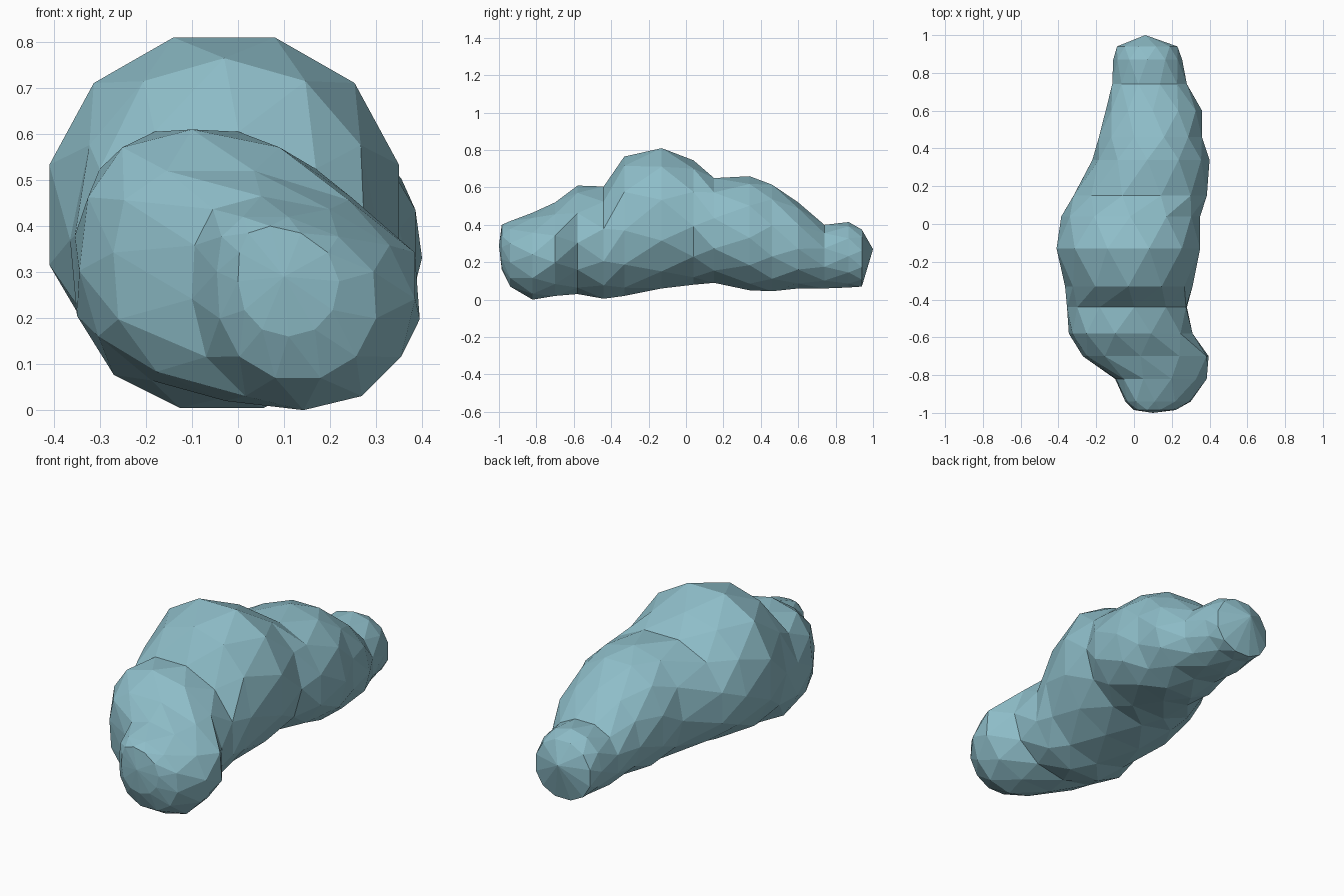
import bpy, bmesh, math

if "Cube" in bpy.data.objects:
    bpy.data.objects.remove(bpy.data.objects["Cube"])

SIDES = 12

# Lumps along y: (y, left, right, bottom, top, x of the ridge, height of widest level 0-1)
stations = [
    (-0.985, 0.00, 0.22, 0.16, 0.40, 0.07, 0.50),
    (-0.94, -0.04, 0.30, 0.07, 0.42, 0.06, 0.52),
    (-0.82, -0.10, 0.385, 0.00, 0.465, 0.05, 0.52),
    (-0.70, -0.26, 0.395, 0.02, 0.52, -0.06, 0.50),
    (-0.58, -0.345, 0.31, 0.03, 0.61, -0.10, 0.47),
    (-0.44, -0.35, 0.28, 0.005, 0.605, -0.09, 0.47),
    (-0.33, -0.365, 0.31, 0.02, 0.765, -0.03, 0.47),
    (-0.13, -0.41, 0.35, 0.06, 0.81, -0.03, 0.48),
    (0.04, -0.385, 0.35, 0.08, 0.745, -0.02, 0.47),
    (0.15, -0.32, 0.385, 0.09, 0.65, 0.04, 0.46),
    (0.34, -0.22, 0.40, 0.05, 0.66, 0.07, 0.46),
    (0.46, -0.185, 0.36, 0.045, 0.615, 0.08, 0.46),
    (0.60, -0.15, 0.36, 0.06, 0.52, 0.10, 0.46),
    (0.74, -0.115, 0.28, 0.06, 0.40, 0.08, 0.48),
    (0.87, -0.11, 0.255, 0.065, 0.415, 0.07, 0.48),
    (0.94, -0.09, 0.23, 0.07, 0.375, 0.07, 0.48),
]


def soft(v, power=0.94):
    return math.copysign(abs(v) ** power, v)


bm = bmesh.new()
rings = []
for i, (y, left, right, bottom, top, ridge, widest) in enumerate(stations):
    half = 0.5 * (i % 2)                      # stagger rings for rock facets
    limit = soft(math.cos(half * 2 * math.pi / SIDES))
    mid_x, half_w = (left + right) / 2, (right - left) / 2
    mid_z = bottom + widest * (top - bottom)
    ring = []
    for k in range(SIDES):
        a = 2 * math.pi * (k + half) / SIDES
        c, s = soft(math.cos(a)) / limit, soft(math.sin(a)) / limit
        z = mid_z + s * ((top - mid_z) if s > 0 else (mid_z - bottom))
        x = mid_x + half_w * c + (ridge - mid_x) * max(0, s) ** 2
        ring.append(bm.verts.new((x, y, z)))
    rings.append(ring)

# Triangle strips between staggered rings
for i in range(len(rings) - 1):
    a, b = rings[i], rings[i + 1]
    if i % 2:
        a, b = b, a
    for k in range(SIDES):
        n = (k + 1) % SIDES
        bm.faces.new((a[k], a[n], b[k]))
        bm.faces.new((a[n], b[n], b[k]))

# Pointed ends
for ring, tip in ((rings[0], (0.10, -1.0, 0.29)), (rings[-1], (0.06, 1.0, 0.27))):
    v = bm.verts.new(tip)
    for k in range(SIDES):
        bm.faces.new((ring[k], ring[(k + 1) % SIDES], v))
bmesh.ops.recalc_face_normals(bm, faces=bm.faces)

mesh = bpy.data.meshes.new("rock")
bm.to_mesh(mesh)
bm.free()
rock = bpy.data.objects.new("rock", mesh)
bpy.context.collection.objects.link(rock)

mat = bpy.data.materials.new("blue_grey_stone")
mat.diffuse_color = (0.27, 0.51, 0.58, 1)
mat.use_nodes = True
mat.node_tree.nodes["Principled BSDF"].inputs["Base Color"].default_value = mat.diffuse_color
mesh.materials.append(mat)
